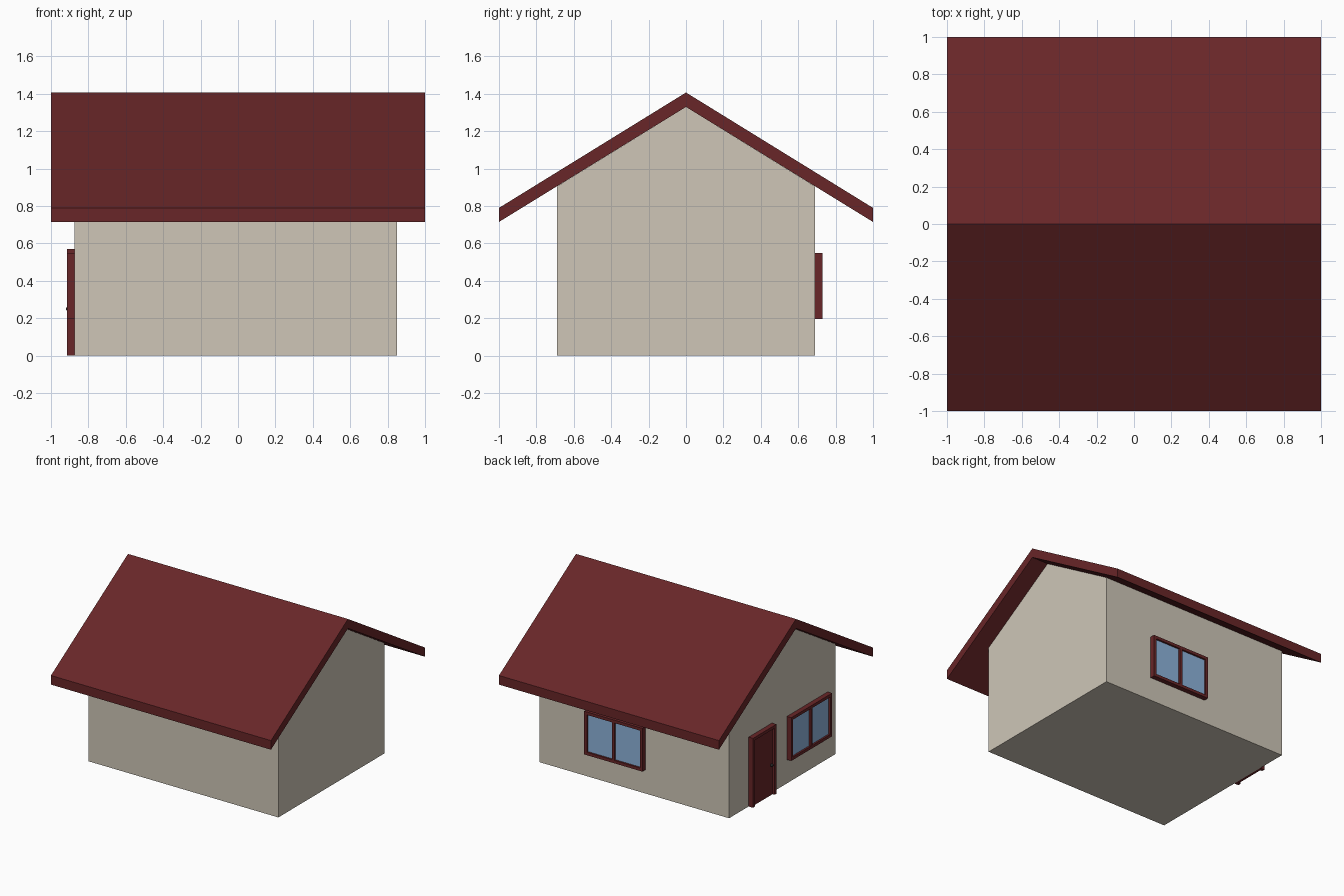
import bpy, bmesh, math
from mathutils import Matrix

if "Cube" in bpy.data.objects:
    bpy.data.objects.remove(bpy.data.objects["Cube"])


def material(name, rgb):
    m = bpy.data.materials.new(name)
    m.diffuse_color = (*rgb, 1)
    m.use_nodes = True
    m.node_tree.nodes["Principled BSDF"].inputs["Base Color"].default_value = m.diffuse_color
    return m


WALL = material("cream_wall", (0.62, 0.565, 0.475))
RED = material("dark_red", (0.138, 0.019, 0.021))
GLASS = material("blue_glass", (0.27, 0.45, 0.71))
METAL = material("dark_metal", (0.03, 0.03, 0.03))


def finish(bm, name, mat, loc=(0, 0, 0), turn=0):
    bmesh.ops.recalc_face_normals(bm, faces=bm.faces)
    me = bpy.data.meshes.new(name)
    bm.to_mesh(me)
    bm.free()
    me.materials.append(mat)
    ob = bpy.data.objects.new(name, me)
    ob.location = loc
    ob.rotation_euler.z = turn
    bpy.context.collection.objects.link(ob)
    return ob


def extrude_profile(name, points, x0, x1, mat):
    """Extrude a (y, z) outline along x."""
    bm = bmesh.new()
    face = bm.faces.new([bm.verts.new((x0, y, z)) for y, z in points])
    new = bmesh.ops.extrude_face_region(bm, geom=[face])["geom"]
    verts = [g for g in new if isinstance(g, bmesh.types.BMVert)]
    bmesh.ops.translate(bm, verts=verts, vec=(x1 - x0, 0, 0))
    return finish(bm, name, mat)


def boxes(name, spans, mat, loc, turn):
    """One object from boxes given as (x0, x1, y0, y1, z0, z1); y points out of the wall."""
    bm = bmesh.new()
    for x0, x1, y0, y1, z0, z1 in spans:
        centre = ((x0 + x1) / 2, (y0 + y1) / 2, (z0 + z1) / 2)
        m = Matrix.Translation(centre) @ Matrix.Diagonal((x1 - x0, y1 - y0, z1 - z0, 1))
        bmesh.ops.create_cube(bm, size=1, matrix=m)
    return finish(bm, name, mat, loc, turn)


# House body with gable ends, and the overhanging roof
extrude_profile("house_walls", [(-0.69, 0), (0.69, 0), (0.69, 0.905), (0, 1.33), (-0.69, 0.905)],
                -0.875, 0.85, WALL)
extrude_profile("roof", [(-1, 0.715), (0, 1.33), (1, 0.715), (1, 0.79), (0, 1.407), (-1, 0.79)],
                -1, 1, RED)

D = 0.04   # how far frames stand out of the wall
F = 0.024  # frame bar width


def window(name, loc, turn):
    h, z0, z1 = 0.265, 0.195, 0.55
    bars = [(-h, -h + F, 0, D, z0, z1), (h - F, h, 0, D, z0, z1),
            (-F / 2, F / 2, 0, D, z0 + F, z1 - F),
            (-h + F, h - F, 0, D, z0, z0 + F), (-h + F, h - F, 0, D, z1 - F, z1)]
    boxes(name + "_frame", bars, RED, loc, turn)
    panes = [(-h + F, -F / 2, 0, 0.025, z0 + F, z1 - F),
             (F / 2, h - F, 0, 0.025, z0 + F, z1 - F)]
    boxes(name + "_glass", panes, GLASS, loc, turn)


# Windows on the back wall and the left gable
LEFT = math.radians(90)
window("back_window", (0.15, 0.69, 0), 0)
window("left_window", (-0.875, -0.325, 0), LEFT)

# Door on the left gable: frame, recessed panel, knob
door_at = (-0.875, 0.285, 0)
w, top = 0.152, 0.57
boxes("door_frame", [(-w, -w + F, 0, D, 0, top), (w - F, w, 0, D, 0, top),
                     (-w + F, w - F, 0, D, top - F, top)], RED, door_at, LEFT)
boxes("door_panel", [(-w + F, w - F, 0, 0.022, 0, top - F)], RED, door_at, LEFT)
bm = bmesh.new()
bmesh.ops.create_uvsphere(bm, u_segments=12, v_segments=8, radius=0.012,
                          matrix=Matrix.Translation((-w + 0.048, 0.033, 0.25)))
finish(bm, "door_knob", METAL, door_at, LEFT)
